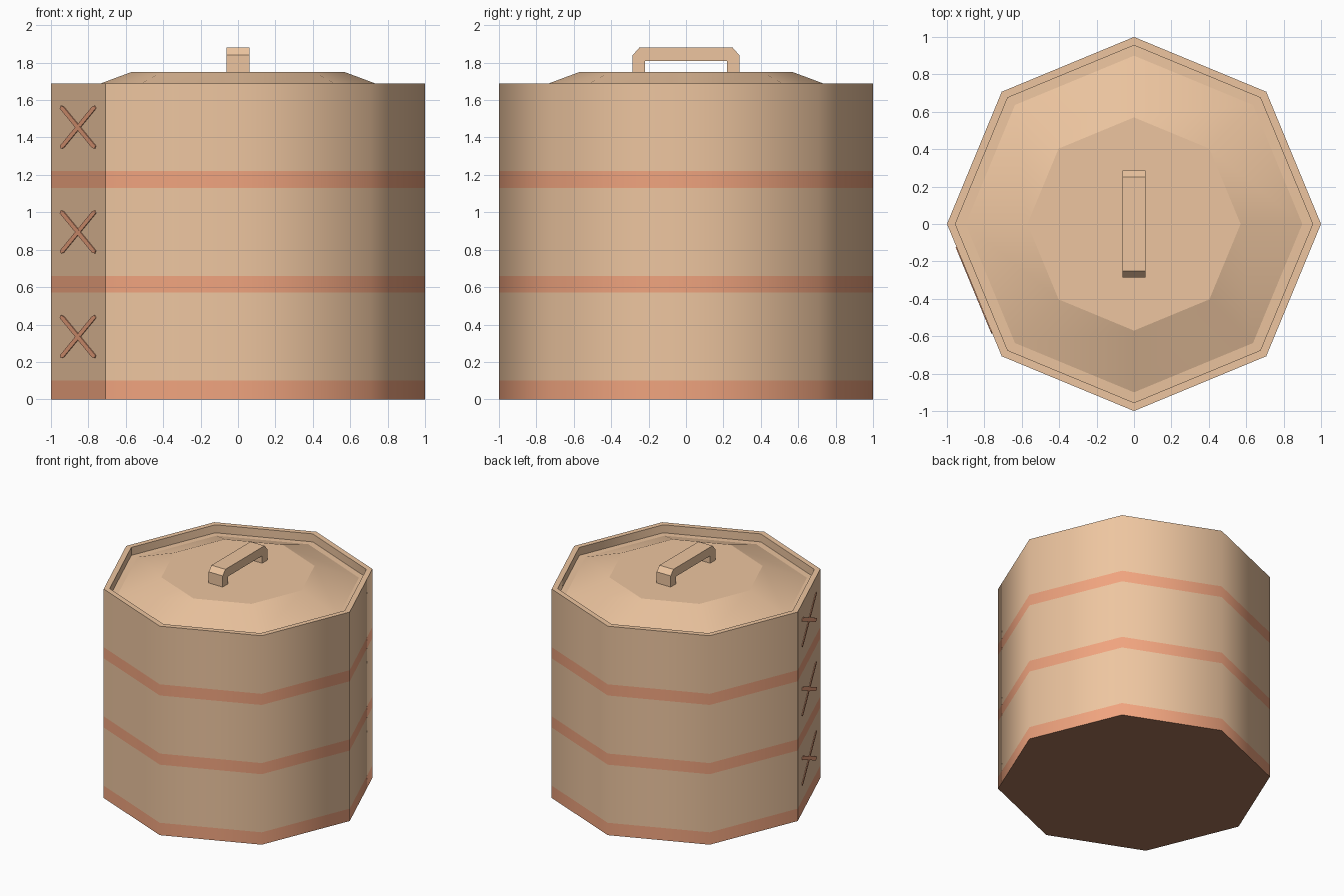
import bpy, bmesh
from math import cos, sin, pi, radians
from mathutils import Vector

if "Cube" in bpy.data.objects:
    bpy.data.objects.remove(bpy.data.objects["Cube"])


def material(name, rgb):
    m = bpy.data.materials.new(name)
    m.diffuse_color = (*rgb, 1)
    m.use_nodes = True
    m.node_tree.nodes["Principled BSDF"].inputs["Base Color"].default_value = m.diffuse_color
    return m


TAN = material("wicker_tan", (0.85, 0.56, 0.35))
RED = material("stripe_orange", (0.87, 0.37, 0.21))
DARK = material("base_brown", (0.38, 0.17, 0.095))


def finish(name, bm, mats, smooth_angle=0, hard_edge=None):
    bmesh.ops.recalc_face_normals(bm, faces=bm.faces)
    for f in bm.faces:
        f.smooth = smooth_angle > 0
    for e in bm.edges:
        e.smooth = e.calc_face_angle(0) < radians(smooth_angle)
        if hard_edge and hard_edge(e):
            e.smooth = False
    me = bpy.data.meshes.new(name)
    bm.to_mesh(me)
    bm.free()
    for m in mats:
        me.materials.append(m)
    ob = bpy.data.objects.new(name, me)
    bpy.context.collection.objects.link(ob)
    return ob


def lathe8(bm, profile):
    """Stack of octagon rings; each entry is (radius, z, material of band above)."""
    rings = [[bm.verts.new((r * cos(i * pi / 4), r * sin(i * pi / 4), z))
              for i in range(8)] for r, z, _ in profile]
    for a, b, (_, _, mat) in zip(rings, rings[1:], profile):
        for i in range(8):
            j = (i + 1) % 8
            bm.faces.new((a[i], a[j], b[j], b[i])).material_index = mat
    return rings


def extrude_outline(bm, points, depth):
    """Prism from an outline, moved along the depth vector."""
    f = bm.faces.new([bm.verts.new(p) for p in points])
    ext = bmesh.ops.extrude_face_region(bm, geom=[f], use_keep_orig=True)
    moved = [v for v in ext["geom"] if isinstance(v, bmesh.types.BMVert)]
    bmesh.ops.translate(bm, verts=moved, vec=depth)


# Basket body: striped octagonal wall, rim and dark base
bm = bmesh.new()
rings = lathe8(bm, [(1, 0, 1), (1, 0.10, 0), (1, 0.57, 1), (1, 0.66, 0),
                    (1, 1.13, 1), (1, 1.22, 0), (1, 1.69, 0),
                    (0.955, 1.69, 0), (0.955, 1.625, 0)])
bm.faces.new(rings[0]).material_index = 2


def seam_edge(e):
    a, b = (v.co for v in e.verts)
    return (abs(a.z - b.z) > 0.01 and (a - b).xy.length < 1e-4
            and a.x < -0.6 and -0.8 < a.y < 0.1)


body = finish("basket_body", bm, [TAN, RED, DARK], 50, seam_edge)

# Lid: flat ledge, shallow slope and flat top
bm = bmesh.new()
rings = lathe8(bm, [(0.955, 1.625, 0), (0.90, 1.627, 0), (0.57, 1.75, 0)])
bm.faces.new(rings[-1])
finish("lid", bm, [TAN], 18)

# Handle: chamfered arch extruded across x
half = [(0.22, 1.81), (0.22, 1.75), (0.285, 1.75), (0.285, 1.84), (0.25, 1.88)]
outline = half + [(-y, z) for y, z in reversed(half)]
bm = bmesh.new()
extrude_outline(bm, [(-0.0625, y, z) for y, z in outline], Vector((0.125, 0, 0)))
finish("lid_handle", bm, [TAN])

# Cross stitches on the seam panel
p0, p1 = Vector((-1, 0, 0)), Vector((-cos(pi / 4), -sin(pi / 4), 0))
along, centre = (p1 - p0).normalized(), (p0 + p1) / 2
outward = centre.normalized()
bm = bmesh.new()
for z in (0.335, 0.895, 1.455):
    for k, s in enumerate((1, -1)):
        bar = [(-0.25, -0.10), (-0.235, -0.115), (-0.20, -0.11), (0.25, 0.10),
               (0.235, 0.115), (0.20, 0.11)]
        pts = [centre + along * u + Vector((0, 0, z + s * v)) for u, v in bar]
        extrude_outline(bm, pts, outward * (0.004 + 0.001 * k))
finish("cross_stitches", bm, [RED])
